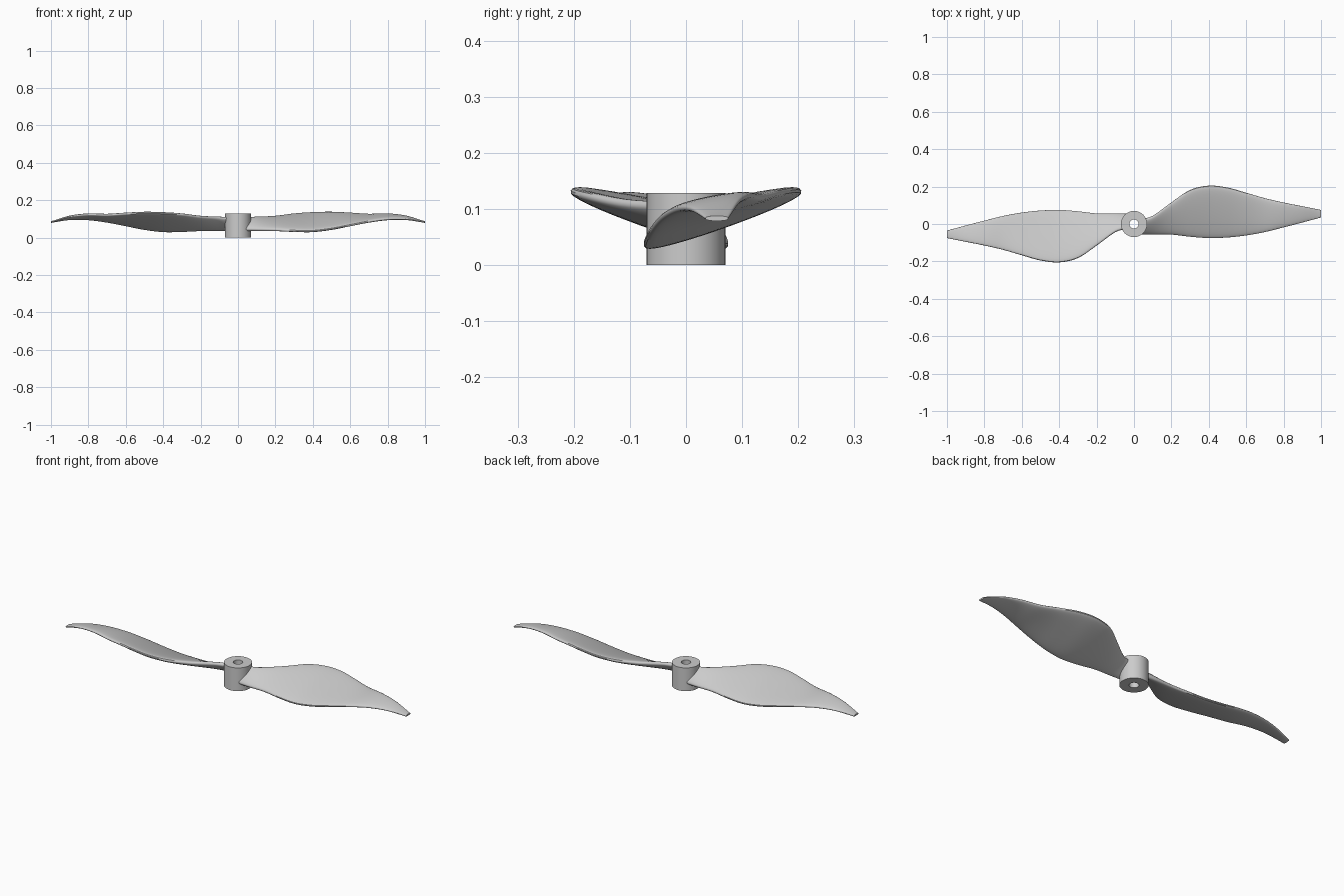
import bpy, bmesh, math

if "Cube" in bpy.data.objects:
    bpy.data.objects.remove(bpy.data.objects["Cube"])

# Blade stations: x, leading edge y z, trailing edge y z, thickness
STATIONS = [
    (0.04, -0.052, 0.040, 0.025, 0.108, 0.032),
    (0.10, -0.055, 0.040, 0.042, 0.108, 0.032),
    (0.20, -0.056, 0.040, 0.115, 0.112, 0.033),
    (0.30, -0.068, 0.035, 0.182, 0.125, 0.033),
    (0.40, -0.075, 0.034, 0.205, 0.132, 0.033),
    (0.50, -0.072, 0.046, 0.195, 0.134, 0.032),
    (0.60, -0.061, 0.066, 0.167, 0.129, 0.030),
    (0.70, -0.043, 0.086, 0.138, 0.122, 0.027),
    (0.80, -0.018, 0.099, 0.115, 0.124, 0.024),
    (0.90, 0.008, 0.099, 0.095, 0.113, 0.018),
    (1.00, 0.035, 0.083, 0.075, 0.083, 0.009),
]
SIDES, STEPS = 40, 6


def spline(p0, p1, p2, p3, t):
    return [0.5 * (2*b + (c - a)*t + (2*a - 5*b + 4*c - d)*t*t
                   + (3*b - a - 3*c + d)*t**3)
            for a, b, c, d in zip(p0, p1, p2, p3)]


def finish(bm, name):
    bmesh.ops.recalc_face_normals(bm, faces=bm.faces)
    mesh = bpy.data.meshes.new(name)
    bm.to_mesh(mesh)
    bm.free()
    obj = bpy.data.objects.new(name, mesh)
    bpy.context.collection.objects.link(obj)
    bpy.ops.object.select_all(action='DESELECT')
    obj.select_set(True)
    bpy.context.view_layer.objects.active = obj
    bpy.ops.object.shade_smooth_by_angle(angle=math.radians(40))
    return obj


def skin(bm, rings, closed=False):
    n = len(rings[0])
    pairs = list(zip(rings, rings[1:]))
    if closed:
        pairs.append((rings[-1], rings[0]))
    for a, b in pairs:
        for i in range(n):
            j = (i + 1) % n
            bm.faces.new((a[i], a[j], b[j], b[i]))


# Twisted blade with rounded edges, lofted through the stations
bm = bmesh.new()
rows = []
last = len(STATIONS) - 1
for k in range(last):
    pts = [STATIONS[min(max(k + d, 0), last)] for d in (-1, 0, 1, 2)]
    rows += [spline(*pts, s / STEPS) for s in range(STEPS)]
rows.append(STATIONS[-1])
rings = []
for x, ly, lz, ty, tz, thick in rows:
    chord = math.hypot(ty - ly, tz - lz)
    cy, cz = (ty - ly) / chord, (tz - lz) / chord
    ring = []
    for i in range(SIDES):
        a = 2 * math.pi * i / SIDES
        u = chord * (1 - math.cos(a)) / 2
        v = math.copysign(abs(math.sin(a)) ** 0.7, math.sin(a)) * thick / 2
        ring.append(bm.verts.new((x, ly + cy*u - cz*v, lz + cz*u + cy*v)))
    rings.append(ring)
skin(bm, rings)
bm.faces.new(rings[0])
bm.faces.new(rings[-1])
blade = finish(bm, "blade_right")

# Opposite blade, half a turn round the hub
blade2 = bpy.data.objects.new("blade_left", blade.data)
blade2.rotation_euler.z = math.pi
bpy.context.collection.objects.link(blade2)

# Hub with a shaft bore
bm = bmesh.new()
profile = [(0.07, 0.0), (0.07, 0.128), (0.024, 0.128), (0.024, 0.0)]
hub = [[bm.verts.new((r * math.cos(2*math.pi*i/64), r * math.sin(2*math.pi*i/64), z))
        for i in range(64)] for r, z in profile]
skin(bm, hub, closed=True)
finish(bm, "hub")
